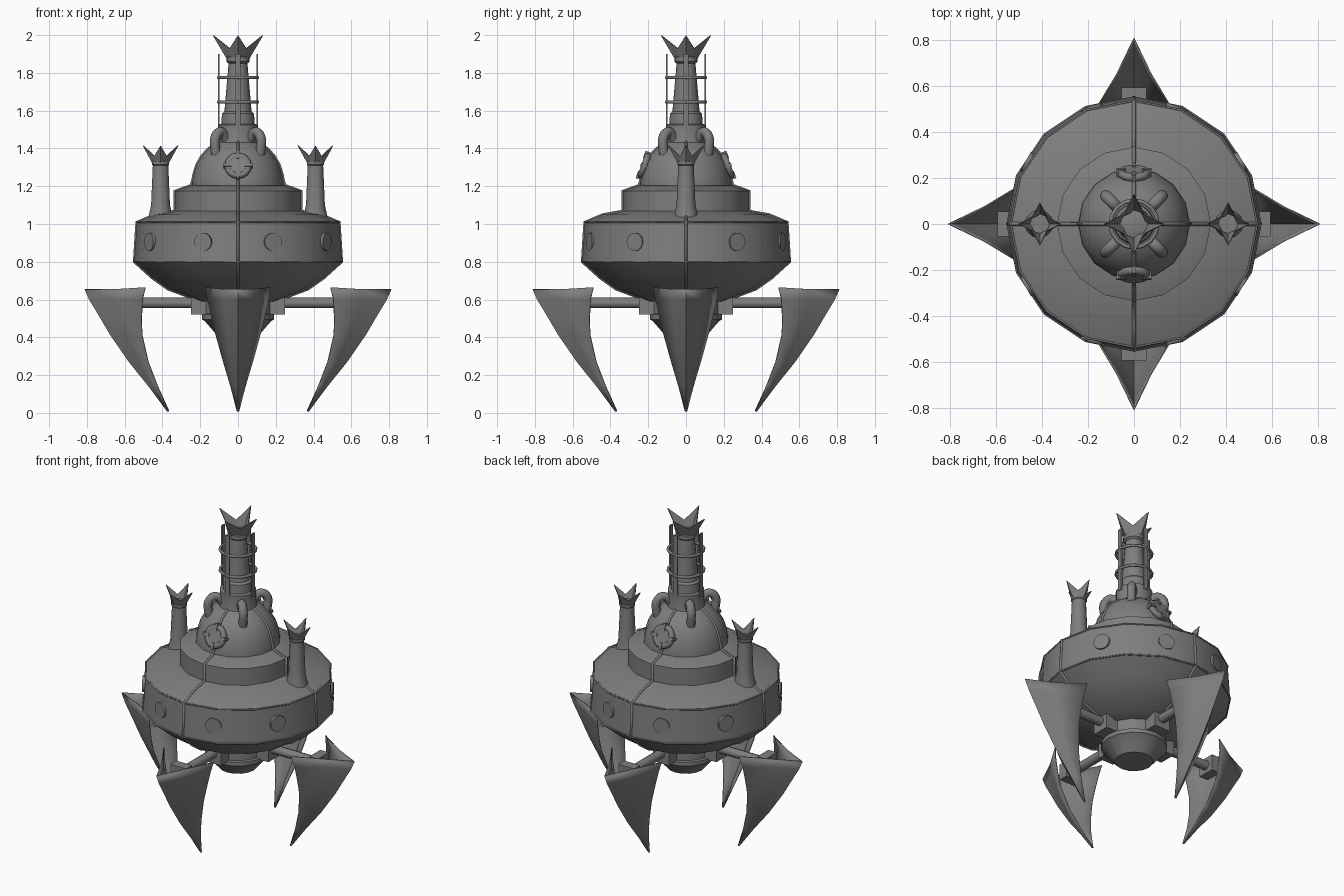
import bpy, bmesh
from math import sin, cos, pi, radians
from mathutils import Matrix, Vector

if "Cube" in bpy.data.objects:
    bpy.data.objects.remove(bpy.data.objects["Cube"])

iron = bpy.data.materials.new("dark_iron")
iron.diffuse_color = (.21, .21, .21, 1)
iron.use_nodes = True
iron.node_tree.nodes["Principled BSDF"].inputs["Base Color"].default_value = iron.diffuse_color


def finish(name, bm, solid=0, angle=32):
    bmesh.ops.recalc_face_normals(bm, faces=bm.faces)
    me = bpy.data.meshes.new(name)
    bm.to_mesh(me)
    bm.free()
    me.materials.append(iron)
    ob = bpy.data.objects.new(name, me)
    bpy.context.collection.objects.link(ob)
    if solid:
        mod = ob.modifiers.new("thickness", 'SOLIDIFY')
        mod.thickness = solid
        mod.offset = 0
    bpy.ops.object.select_all(action='DESELECT')
    ob.select_set(True)
    bpy.context.view_layer.objects.active = ob
    if angle:
        bpy.ops.object.shade_smooth_by_angle(angle=radians(angle))
    return ob


def lathe(name, profile, n, x=0):
    """Revolve (radius, z) points and cap both ends."""
    bm = bmesh.new()
    rings = [[bm.verts.new((x + r * cos(2 * pi * i / n), r * sin(2 * pi * i / n), z))
              for i in range(n)] for r, z in profile]
    for a, b in zip(rings, rings[1:]):
        for i in range(n):
            bm.faces.new((a[i], a[(i + 1) % n], b[(i + 1) % n], b[i]))
    bm.faces.new(rings[0])
    bm.faces.new(rings[-1])
    return finish(name, bm)


def box(name, size, mat):
    bm = bmesh.new()
    bmesh.ops.create_cube(bm, size=1, matrix=mat @ Matrix.Diagonal((*size, 1)))
    return finish(name, bm, angle=0)


def cylinder(name, r, depth, n, mat):
    bm = bmesh.new()
    bmesh.ops.create_cone(bm, cap_ends=True, segments=n, radius1=r, radius2=r,
                          depth=depth, matrix=mat)
    return finish(name, bm, angle=46)


def tube(name, pts, r, smooth=False, res=1, closed=False):
    cu = bpy.data.curves.new(name, 'CURVE')
    cu.dimensions = '3D'
    cu.bevel_depth, cu.bevel_resolution, cu.use_fill_caps = r, res, True
    cu.materials.append(iron)
    sp = cu.splines.new('NURBS' if smooth else 'POLY')
    sp.points.add(len(pts) - 1)
    for p, co in zip(sp.points, pts):
        p.co = (*co, 1)
    sp.use_cyclic_u = closed
    if smooth:
        sp.use_endpoint_u = True
        sp.order_u = 3
        sp.resolution_u = 4
    ob = bpy.data.objects.new(name, cu)
    bpy.context.collection.objects.link(ob)
    return ob


def crown(name, x, r0, z0, r_notch, z_notch, r_tip, z_tip):
    """Flared four-pointed chimney crown."""
    bm = bmesh.new()
    low, high = [], []
    for i in range(8):
        a = i * pi / 4
        r, z = (r_notch, z_notch) if i % 2 else (r_tip, z_tip)
        low.append(bm.verts.new((x + r0 * cos(a), r0 * sin(a), z0)))
        high.append(bm.verts.new((x + r * cos(a), r * sin(a), z)))
    for i in range(8):
        j = (i + 1) % 8
        bm.faces.new((low[i], low[j], high[j], high[i]))
    finish(name, bm, solid=0.005, angle=0)


def turn(a, *loc):
    return Matrix.Rotation(a, 4, 'Z') @ Matrix.Translation(loc)


# Hull with upper tier, and the domed roof
hull = [(.20, .59), (.25, .61), (.37, .655), (.455, .715), (.55, .80), (.537, 1.01),
        (.44, 1.05), (.335, 1.07), (.335, 1.175), (.25, 1.205)]
lathe("hull", hull, 16)
dome = [(.243, 1.20), (.241, 1.23)] + [(.238 * cos(radians(a)), 1.22 + .238 * sin(radians(a)))
                                      for a in (12, 24, 36, 48, 60, 70)]
lathe("dome", dome, 16)

# Underside hub
lathe("lower_hub", [(.11, .41), (.175, .485), (.19, .495), (.19, .52), (.18, .525), (.18, .62)], 16)

# Plate edges around the hull
for z, r in ((.80, .551), (1.01, .537)):
    tube("hull_trim", [(r * cos(i * pi / 8), r * sin(i * pi / 8), z) for i in range(16)],
         .005, closed=True)

# Main stack with collars and crown
lathe("main_stack", [(.115, 1.41), (.105, 1.45), (.105, 1.525), (.088, 1.53), (.085, 1.585),
                     (.072, 1.595), (.05, 1.85), (.062, 1.86), (.062, 1.885), (.05, 1.89)], 16)
crown("main_crown", 0, .052, 1.865, .062, 1.93, .13, 1.998)

# Cage rings around the stack
for z in (1.645, 1.775):
    tube("cage_ring", [(.103 * cos(i * pi / 8), .103 * sin(i * pi / 8), z) for i in range(16)],
         .009, closed=True)

# Side chimneys
for x in (-.41, .41):
    lathe("side_chimney", [(.066, 1.03), (.06, 1.055), (.05, 1.10), (.041, 1.31), (.046, 1.315),
                           (.046, 1.33), (.038, 1.335)], 12, x)
    crown("side_crown", x, .04, 1.32, .045, 1.36, .092, 1.415)


# Claw: open V-shaped shell with an outer ridge; rows of (z, ridge r, edge r, half width)
claw_rows = [(.655, .81, .49, .172), (.60, .785, .505, .16), (.50, .725, .51, .138),
             (.415, .675, .508, .117), (.27, .575, .475, .077), (.14, .47, .425, .038),
             (.008, .372, .365, .004)]


def claw(a):
    bm = bmesh.new()
    rot = Matrix.Rotation(a, 3, 'Z')
    rows = []
    for k, (z, ro, ri, w) in enumerate(claw_rows):
        mid = ri + (ro - ri) * .5
        edge_z = z + (.01 if k == 0 else 0)
        rows.append([bm.verts.new(rot @ Vector(p)) for p in (
            (ri, -w, edge_z), (mid, -w * .44, z), (ro, 0, z), (mid, w * .44, z), (ri, w, edge_z))])
    for p, q in zip(rows, rows[1:]):
        for i in range(4):
            bm.faces.new((p[i], p[i + 1], q[i + 1], q[i]))
    finish("claw", bm, solid=0.006, angle=25)


# Parts repeated on the four sides
for i in range(4):
    a = i * pi / 2
    claw(a)
    box("arm_socket", (.09, .11, .09), turn(a, .205, 0, .565))
    cylinder("arm", .028, .32, 8, turn(a, .40, 0, .582) @ Matrix.Rotation(pi / 2, 4, 'Y'))
    box("claw_mount", (.06, .11, .10), turn(a, .565, 0, .582))
    box("cage_bar", (.008, .028, .40), turn(a, .103, 0, 1.70))
    rib = [(r * cos(a), r * sin(a), z) for r, z in hull[1:] + dome[1:]]
    tube("hull_rib", rib, .008)

    # Curved steam pipe on each diagonal
    d = a + pi / 4
    path = [(.09, 1.45), (.11, 1.485), (.145, 1.49), (.172, 1.46), (.175, 1.42), (.165, 1.37)]
    tube("steam_pipe", [(r * cos(d), r * sin(d), z) for r, z in path], .026, True, 2)

# Hull portholes
for base in (pi / 2, -pi / 2):
    for off in (-60, -20, 20, 60):
        cylinder("hull_porthole", .048, .04, 16,
                 turn(base + radians(off), .526, 0, .905) @ Matrix.Rotation(pi / 2, 4, 'Y'))

# Round windows at dome front and back
for base in (pi / 2, -pi / 2):
    m = turn(base, .217, 0, 1.307) @ Matrix.Rotation(radians(70), 4, 'Y')
    ring = [m @ Vector((.055 * cos(i * pi / 8), .055 * sin(i * pi / 8), .004)) for i in range(16)]
    tube("dome_window_ring", ring, .018, res=2, closed=True)
    cylinder("dome_window_glass", .045, .04, 16, m)
    for k in range(4):
        box("dome_window_clamp", (.042, .018, .042),
            m @ Matrix.Rotation(k * pi / 2, 4, 'Z') @ Matrix.Translation((.056, 0, .004)))
